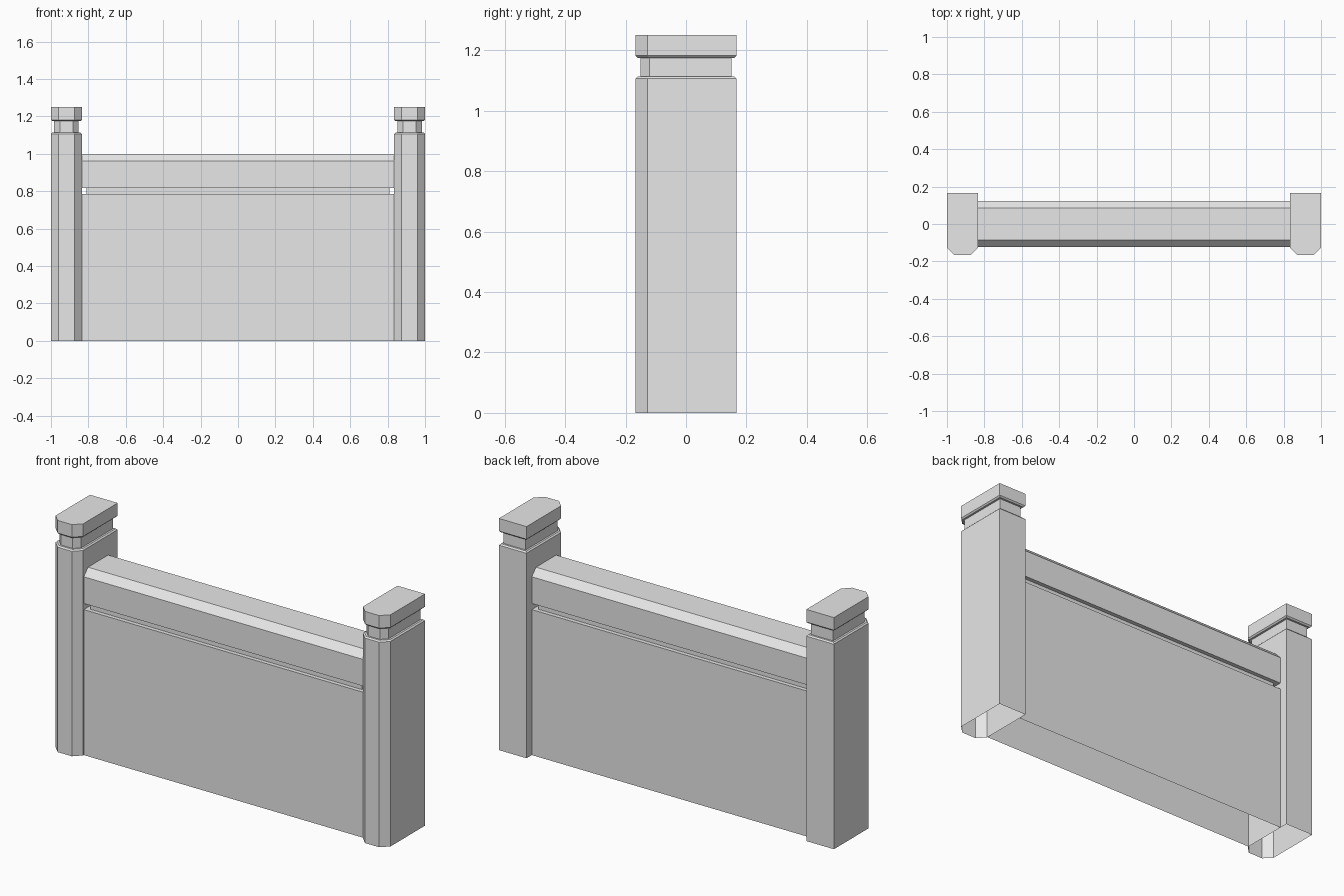
import bpy
import bmesh

cube = bpy.data.objects.get("Cube")
if cube:
    bpy.data.objects.remove(cube, do_unlink=True)

stone = bpy.data.materials.new("light_grey_stone")
stone.use_nodes = True
GREY = (0.8, 0.8, 0.8, 1)
stone.diffuse_color = GREY
stone.node_tree.nodes["Principled BSDF"].inputs["Base Color"].default_value = GREY


def skin(name, rings, closed=True, cap_start=False, cap_end=False):
    """Join successive rings of points with quads."""
    bm = bmesh.new()
    loops = [[bm.verts.new(p) for p in ring] for ring in rings]
    n = len(loops[0])
    for a, b in zip(loops, loops[1:]):
        for i in range(n if closed else n - 1):
            j = (i + 1) % n
            bm.faces.new((a[i], a[j], b[j], b[i]))
    if cap_start:
        bm.faces.new(loops[0][::-1])
    if cap_end:
        bm.faces.new(loops[-1])
    bmesh.ops.recalc_face_normals(bm, faces=bm.faces)
    mesh = bpy.data.meshes.new(name)
    bm.to_mesh(mesh)
    bm.free()
    mesh.materials.append(stone)
    obj = bpy.data.objects.new(name, mesh)
    bpy.context.collection.objects.link(obj)
    return obj


def post_ring(cx, z, inset):
    """Post outline with chamfered front corners, offset inwards."""
    w, d = 0.0825 - inset, 0.167 - inset
    c = 0.04 - 0.586 * inset
    outline = [(w, d), (-w, d), (-w, c - d), (c - w, -d), (w - c, -d), (w, c - d)]
    return [(cx + x, y, z) for x, y in outline]


def along_x(name, half, profile, closed=True, ends=False):
    """Extrude a y-z profile across the width."""
    rings = [[(x, y, z) for y, z in profile] for x in (-half, half)]
    return skin(name, rings, closed, ends, ends)


# End posts: shaft, recessed neck and cap, hollow underneath
steps = [(0, 0), (1.106, 0), (1.113, 0.007), (1.113, 0.017),
         (1.175, 0.017), (1.175, 0.007), (1.182, 0), (1.25, 0)]
for side, cx in (("left", 0.9175), ("right", -0.9175)):
    skin(side + "_post", [post_ring(cx, z, inset) for z, inset in steps], cap_end=True)

# Wall panel, open at the bottom
T = 0.122
along_x("wall_panel", 0.835, [(-T, 0), (-T, 0.785), (T, 0.785), (T, 0)], closed=False)

# Recessed joint between panel and coping
R = 0.1
along_x("recessed_joint", 0.81, [(-R, 0.785), (-R, 0.818), (R, 0.818), (R, 0.785)], ends=True)

# Coping beam with sloped top edges
S = 0.086
along_x("coping_beam", 0.835,
        [(-T, 0.818), (-T, 0.962), (-S, 1), (S, 1), (T, 0.962), (T, 0.818)], ends=True)
